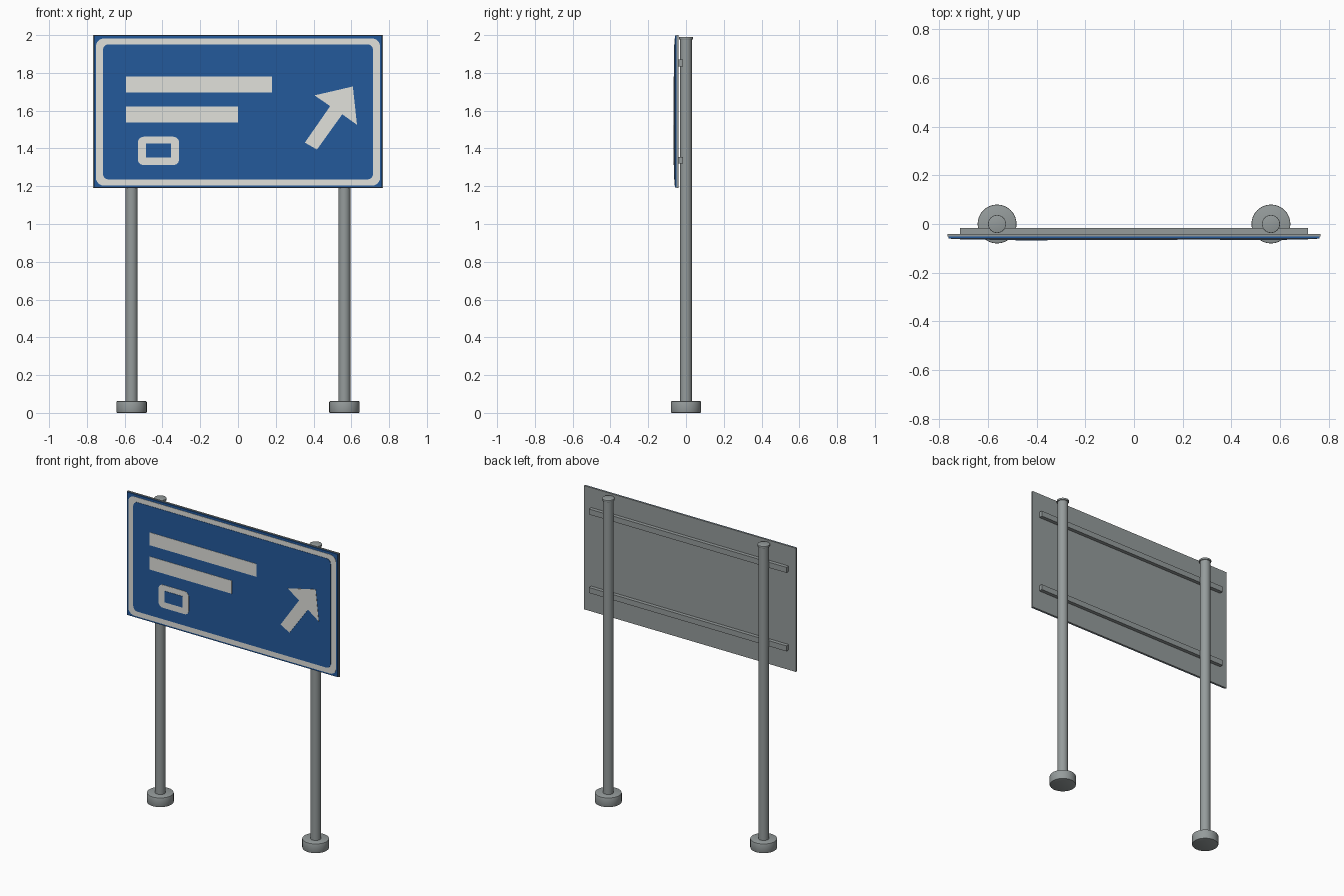
import bpy
import bmesh
import math

cube = bpy.data.objects.get("Cube")
if cube:
    bpy.data.objects.remove(cube, do_unlink=True)


def material(name, colour):
    m = bpy.data.materials.new(name)
    m.use_nodes = True
    m.diffuse_color = (*colour, 1)
    bsdf = next(n for n in m.node_tree.nodes if n.type == 'BSDF_PRINCIPLED')
    bsdf.inputs["Base Color"].default_value = (*colour, 1)
    return m


STEEL = material("galvanised steel", (0.30, 0.33, 0.33))
BLUE = material("sign blue", (0.017, 0.10, 0.33))
WHITE = material("sign white", (0.75, 0.75, 0.71))


def add_object(name, bm, mat):
    bmesh.ops.recalc_face_normals(bm, faces=bm.faces)
    mesh = bpy.data.meshes.new(name)
    bm.to_mesh(mesh)
    bm.free()
    mesh.materials.append(mat)
    obj = bpy.data.objects.new(name, mesh)
    bpy.context.collection.objects.link(obj)
    return obj


def rounded_rect(x0, x1, z0, z1, r=0, steps=6):
    """Outline of a rectangle, with rounded corners if r is set."""
    if r == 0:
        return [(x0, z0), (x1, z0), (x1, z1), (x0, z1)]
    centres = [(x1 - r, z1 - r), (x0 + r, z1 - r), (x0 + r, z0 + r), (x1 - r, z0 + r)]
    points = []
    for i, (cx, cz) in enumerate(centres):
        for s in range(steps + 1):
            a = math.pi / 2 * (i + s / steps)
            points.append((cx + r * math.cos(a), cz + r * math.sin(a)))
    return points


def plate(name, outline, front, back, mat):
    """Flat plate in the xz plane between two depths."""
    bm = bmesh.new()
    face = bm.faces.new([bm.verts.new((x, back, z)) for x, z in outline])
    ext = bmesh.ops.extrude_face_region(bm, geom=[face], use_keep_orig=True)
    verts = [g for g in ext["geom"] if isinstance(g, bmesh.types.BMVert)]
    bmesh.ops.translate(bm, verts=verts, vec=(0, front - back, 0))
    return add_object(name, bm, mat)


def cylinder(name, x, radius, z0, z1, bevel=0):
    bm = bmesh.new()
    bmesh.ops.create_cone(bm, cap_ends=True, segments=32, radius1=radius,
                          radius2=radius, depth=z1 - z0)
    if bevel:
        rims = [e for e in bm.edges if abs(e.verts[0].co.z - e.verts[1].co.z) < 1e-5]
        bmesh.ops.bevel(bm, geom=rims, offset=bevel, segments=2, affect='EDGES', profile=0.5)
    bmesh.ops.translate(bm, verts=bm.verts, vec=(x, 0, (z0 + z1) / 2))
    obj = add_object(name, bm, STEEL)
    bpy.ops.object.select_all(action='DESELECT')
    obj.select_set(True)
    bpy.context.view_layer.objects.active = obj
    bpy.ops.object.shade_smooth_by_angle(angle=math.radians(35))


# Posts with footings and caps
for side, x in (("right", -0.563), ("left", 0.563)):
    cylinder(side + "_footing", x, 0.08, 0, 0.062, 0.004)
    cylinder(side + "_post", x, 0.032, 0.05, 1.978)
    cylinder(side + "_post_cap", x, 0.037, 1.977, 1.99, 0.002)

# Horizontal mounting rails
for name, z in (("upper_rail", 1.852), ("lower_rail", 1.338)):
    plate(name, rounded_rect(-0.715, 0.715, z - 0.018, z + 0.018), -0.042, -0.017, STEEL)

# Sign panel: steel backing, blue sheet, white border ring, blue field
plate("panel_backing", rounded_rect(-0.767, 0.767, 1.19, 2.0), -0.051, -0.041, STEEL)
plate("panel_face", rounded_rect(-0.763, 0.763, 1.193, 1.997), -0.059, -0.051, BLUE)
plate("border", rounded_rect(-0.752, 0.752, 1.203, 1.982, 0.042), -0.061, -0.059, WHITE)
plate("field", rounded_rect(-0.715, 0.715, 1.236, 1.951, 0.03), -0.063, -0.061, BLUE)

# Painted bars, badge and arrow
plate("upper_bar", rounded_rect(-0.594, 0.179, 1.696, 1.78), -0.065, -0.063, WHITE)
plate("lower_bar", rounded_rect(-0.594, 0.0, 1.537, 1.622), -0.065, -0.063, WHITE)
plate("badge", rounded_rect(-0.53, -0.312, 1.312, 1.462, 0.03), -0.065, -0.063, WHITE)
plate("badge_centre", rounded_rect(-0.487, -0.355, 1.352, 1.426), -0.067, -0.065, BLUE)
arrow = [(0.354, 1.431), (0.418, 1.394), (0.552, 1.581), (0.63, 1.525),
         (0.608, 1.728), (0.405, 1.681), (0.488, 1.624)]
plate("arrow", arrow, -0.065, -0.063, WHITE)
